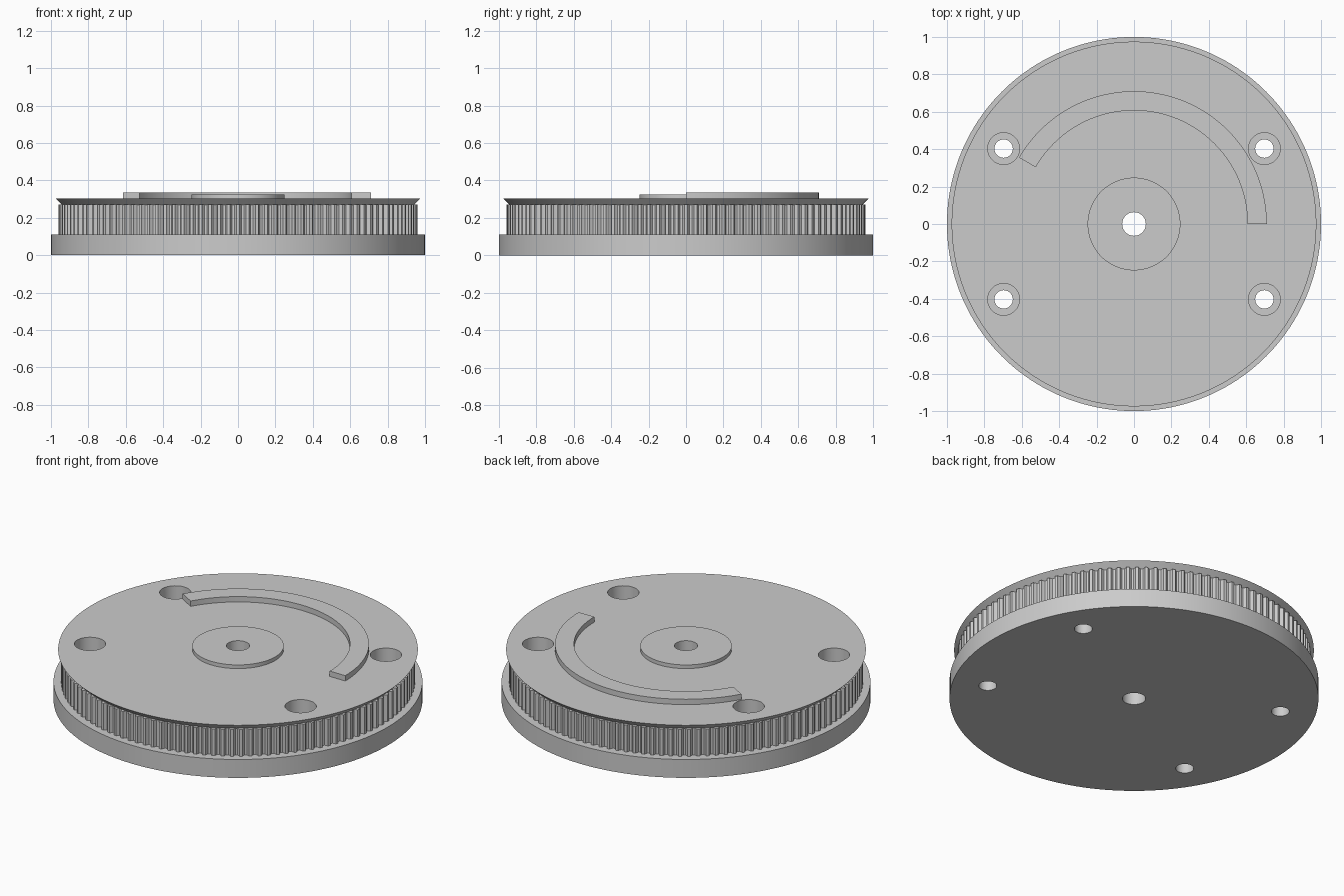
import bpy, bmesh
from math import sin, cos, pi, radians

if "Cube" in bpy.data.objects:
    bpy.data.objects.remove(bpy.data.objects["Cube"])

TEETH = 120
GREY = (0.6, 0.6, 0.6, 1)
metal = bpy.data.materials.new("light grey")
metal.use_nodes = True
metal.diffuse_color = GREY
metal.node_tree.nodes["Principled BSDF"].inputs["Base Color"].default_value = GREY


def circle(r, n=160, centre=(0, 0)):
    return [(centre[0] + r * cos(2 * pi * i / n), centre[1] + r * sin(2 * pi * i / n))
            for i in range(n)]


def loft(name, levels):
    """Closed solid through outlines of equal length, given as (outline, z)."""
    bm = bmesh.new()
    rings = [[bm.verts.new((x, y, z)) for x, y in pts] for pts, z in levels]
    n = len(rings[0])
    for low, high in zip(rings, rings[1:]):
        for i in range(n):
            j = (i + 1) % n
            bm.faces.new((low[i], low[j], high[j], high[i]))
    bm.faces.new(rings[0][::-1])
    bm.faces.new(rings[-1])
    bmesh.ops.recalc_face_normals(bm, faces=bm.faces)
    mesh = bpy.data.meshes.new(name)
    bm.to_mesh(mesh)
    bm.free()
    mesh.materials.append(metal)
    obj = bpy.data.objects.new(name, mesh)
    bpy.context.collection.objects.link(obj)
    return obj


def select(obj):
    bpy.ops.object.select_all(action="DESELECT")
    obj.select_set(True)
    bpy.context.view_layer.objects.active = obj


# Toothed belt track: flat lands with rounded grooves
OUTER, ROOT = 0.96, 0.941
groove = [(0.16, OUTER), (0.25, ROOT + 0.008), (0.37, ROOT + 0.001), (0.5, ROOT),
          (0.63, ROOT + 0.001), (0.75, ROOT + 0.008), (0.84, OUTER)]
track = [(r * cos(2 * pi * (t + f) / TEETH), r * sin(2 * pi * (t + f) / TEETH))
         for t in range(TEETH) for f, r in groove]

# Raised arc on the top face
steps = [radians(150) * i / 60 for i in range(61)]
arc = ([(0.71 * cos(a), 0.71 * sin(a)) for a in steps]
       + [(0.607 * cos(a), 0.607 * sin(a)) for a in reversed(steps)])

TOP = 0.303
base = loft("base_disc", [(circle(1), 0), (circle(1), 0.11)])
rim = loft("toothed_rim", [(track, 0.11), (track, 0.27)])
flange = loft("top_flange", [(circle(0.94), 0.268), (circle(0.975), TOP)])
hub = loft("hub_boss", [(circle(0.248, 96), TOP), (circle(0.248, 96), 0.325)])
ridge = loft("arc_ridge", [(arc, TOP), (arc, 0.335)])

# Cutters: centre bore and four counterbored bolt holes
cutters = [loft("bore_cutter", [(circle(0.063, 48), -0.1), (circle(0.063, 48), 0.5)])]
for sx in (-1, 1):
    for sy in (-1, 1):
        c = (0.697 * sx, 0.403 * sy)
        small, wide = circle(0.049, 48, c), circle(0.085, 48, c)
        cutters.append(loft("bolt_cutter", [(small, -0.1), (small, 0.12),
                                            (wide, 0.12), (wide, 0.5)]))

for part in (base, rim, flange, hub):
    select(part)
    for cutter in cutters[:1] if part is hub else cutters:
        mod = part.modifiers.new("hole", "BOOLEAN")
        mod.operation, mod.solver, mod.object = "DIFFERENCE", "EXACT", cutter
        bpy.ops.object.modifier_apply(modifier=mod.name)
for cutter in cutters:
    bpy.data.objects.remove(cutter)

# Smooth round walls, crisp edges
for part in (base, rim, flange, hub, ridge):
    select(part)
    bpy.ops.object.shade_smooth_by_angle(angle=radians(25))
